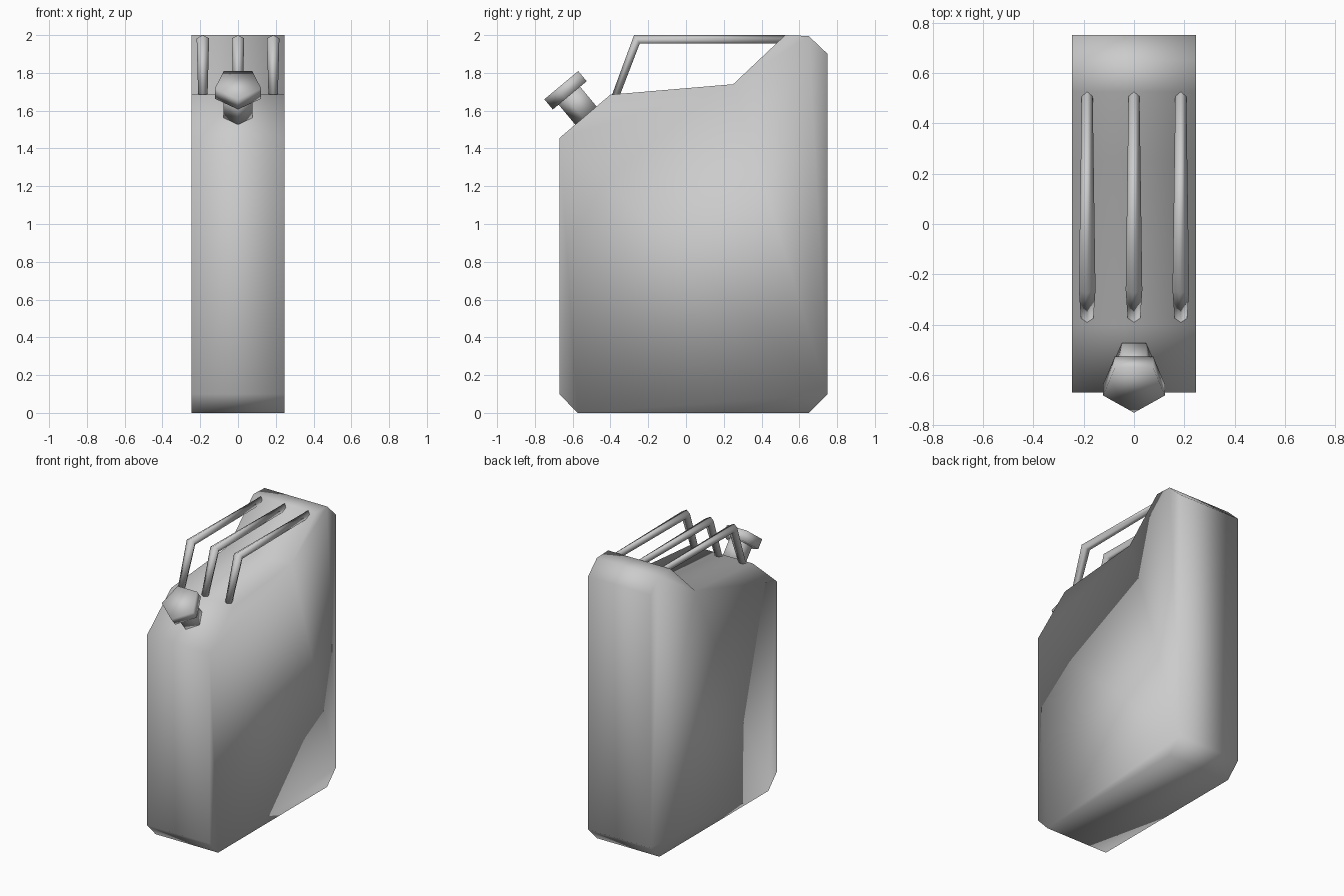
import bpy, bmesh
from math import sin, cos, tau
from mathutils import Vector

if "Cube" in bpy.data.objects:
    bpy.data.objects.remove(bpy.data.objects["Cube"])


def loft(name, rings):
    """Skin a closed tube through rings of 3D points and cap both ends."""
    bm = bmesh.new()
    loops = [[bm.verts.new(p) for p in ring] for ring in rings]
    n = len(loops[0])
    for a, b in zip(loops, loops[1:]):
        for i in range(n):
            j = (i + 1) % n
            bm.faces.new((a[i], a[j], b[j], b[i]))
    bm.faces.new(loops[0])
    bm.faces.new(loops[-1])
    bmesh.ops.recalc_face_normals(bm, faces=bm.faces)
    mesh = bpy.data.meshes.new(name)
    bm.to_mesh(mesh)
    bm.free()
    mesh.shade_smooth()
    obj = bpy.data.objects.new(name, mesh)
    bpy.context.collection.objects.link(obj)
    return obj


# Can body: side profile (y, z) extruded across x
profile = [(-0.67, 0.10), (-0.575, 0), (0.65, 0), (0.75, 0.10), (0.75, 1.90),
           (0.65, 1.995), (0.525, 2.0), (0.25, 1.74), (-0.40, 1.685), (-0.67, 1.455)]
loft("can_body", [[(x, y, z) for y, z in profile] for x in (-0.246, 0.246)])


# Three carrying handles: pentagonal bars, ridge outward, thickest at the bend
# Each station: outer point (y, z), inner point (y, z), half width
stations = [((-0.392, 1.683), (-0.348, 1.687), 0.025),
            ((-0.275, 2.0), (-0.245, 1.955), 0.033),
            ((0.525, 2.0), (0.48, 1.955), 0.022)]
section = [(0, 0), (1, 0.38), (0.62, 1), (-0.62, 1), (-1, 0.38)]

for side, x0 in (("left", -0.186), ("middle", 0), ("right", 0.186)):
    rings = []
    for outer, inner, w in stations:
        o, i = Vector(outer), Vector(inner)
        rings.append([(x0 + s * w, *o.lerp(i, t)) for s, t in section])
    loft(side + "_handle", rings)


# Spout neck and cap: five-sided prisms tilted along the front slope
axis = Vector((0, -0.64, 0.768))
downhill = Vector((0, -0.768, -0.64))
across = Vector((1, 0, 0))


def pentagon_prism(name, base, radius, height):
    spokes = [(downhill * cos(tau * k / 5) + across * sin(tau * k / 5)) * radius
              for k in range(5)]
    loft(name, [[base + axis * h + s for s in spokes] for h in (0, height)])


pentagon_prism("spout_neck", Vector((0, -0.522, 1.577)), 0.082, 0.15)
pentagon_prism("spout_cap", Vector((0, -0.606, 1.689)), 0.129, 0.07)
